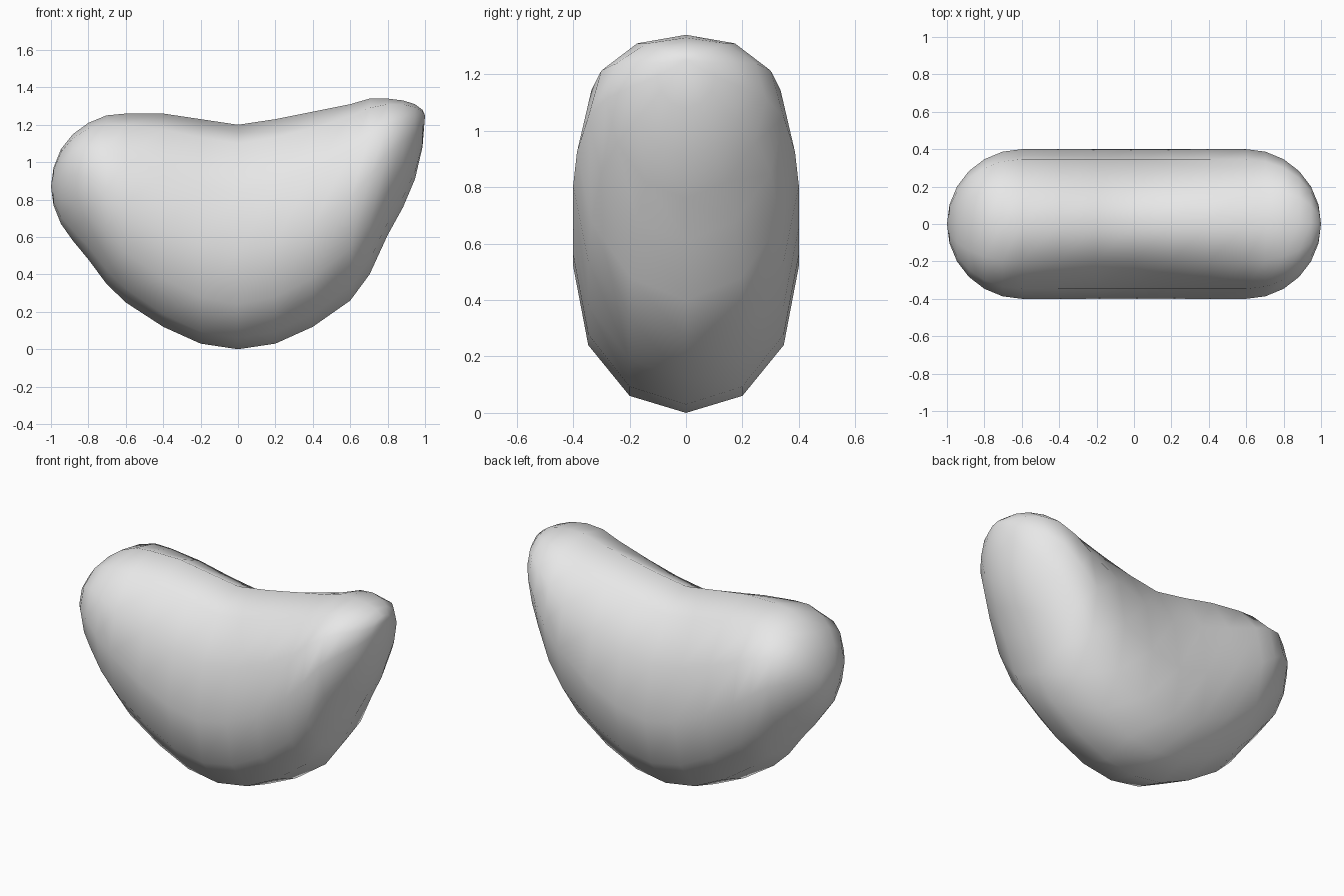
import bpy
import bmesh
from math import sin, cos, pi

cube = bpy.data.objects.get("Cube")
if cube:
    bpy.data.objects.remove(cube, do_unlink=True)

RADIUS = 0.4      # half depth of the body
STRAIGHT = 0.6    # half length between the rounded ends
SIDES = 12
CAP_STEPS = 6


def make_material(name, value):
    material = bpy.data.materials.new(name)
    material.use_nodes = True
    colour = (value, value, value, 1)
    material.diffuse_color = colour
    material.node_tree.nodes["Principled BSDF"].inputs["Base Color"].default_value = colour
    return material


def cap_stations():
    """Distance from the centre and ring radius, from the cap's rim out to its tip."""
    angles = [pi / 2 * step / CAP_STEPS for step in range(1, CAP_STEPS + 1)]
    return [(STRAIGHT + RADIUS * sin(a), RADIUS * cos(a)) for a in angles]


# Stations along the length: rounded end, straight middle, rounded end
cap = cap_stations()
middle = [(step * STRAIGHT / 3, RADIUS) for step in range(-3, 4)]
stations = [(-x, r) for x, r in reversed(cap)] + middle + cap

# Upper and lower outline heights at each station
upper = [0.87, 0.97, 1.07, 1.15, 1.21, 1.25,
         1.26, 1.26, 1.23, 1.2, 1.23, 1.27, 1.31,
         1.34, 1.34, 1.33, 1.31, 1.28, 1.25]
lower = [0.87, 0.77, 0.67, 0.58, 0.48, 0.35,
         0.25, 0.12, 0.03, 0, 0.03, 0.12, 0.26,
         0.4, 0.61, 0.76, 0.91, 1.08, 1.25]

# Body: rings lofted along the length, closed by a tip at each end
bm = bmesh.new()
rings = []
for (x, r), top, bottom in zip(stations, upper, lower):
    centre, half = (top + bottom) / 2, (top - bottom) / 2
    if half == 0:
        rings.append([bm.verts.new((x, 0, centre))])
        continue
    # the widest line sits below the centre in the middle of the body
    bulge = (0.08 - 0.28 * x * x) * (r / RADIUS) ** 2
    ring = []
    for side in range(SIDES):
        angle = 2 * pi * side / SIDES
        c = cos(angle)
        z = centre + half * c + bulge * (c * c - 1)
        ring.append(bm.verts.new((x, r * sin(angle), z)))
    rings.append(ring)

for first, second in zip(rings, rings[1:]):
    for i in range(SIDES):
        j = (i + 1) % SIDES
        if len(first) == 1:
            bm.faces.new((first[0], second[i], second[j]))
        elif len(second) == 1:
            bm.faces.new((first[i], first[j], second[0]))
        else:
            bm.faces.new((first[i], first[j], second[j], second[i]))

bmesh.ops.recalc_face_normals(bm, faces=bm.faces)
for face in bm.faces:
    face.smooth = True

mesh = bpy.data.meshes.new("curved_body")
bm.to_mesh(mesh)
bm.free()
mesh.materials.append(make_material("light grey", 0.8))
body = bpy.data.objects.new("curved_body", mesh)
bpy.context.collection.objects.link(body)
